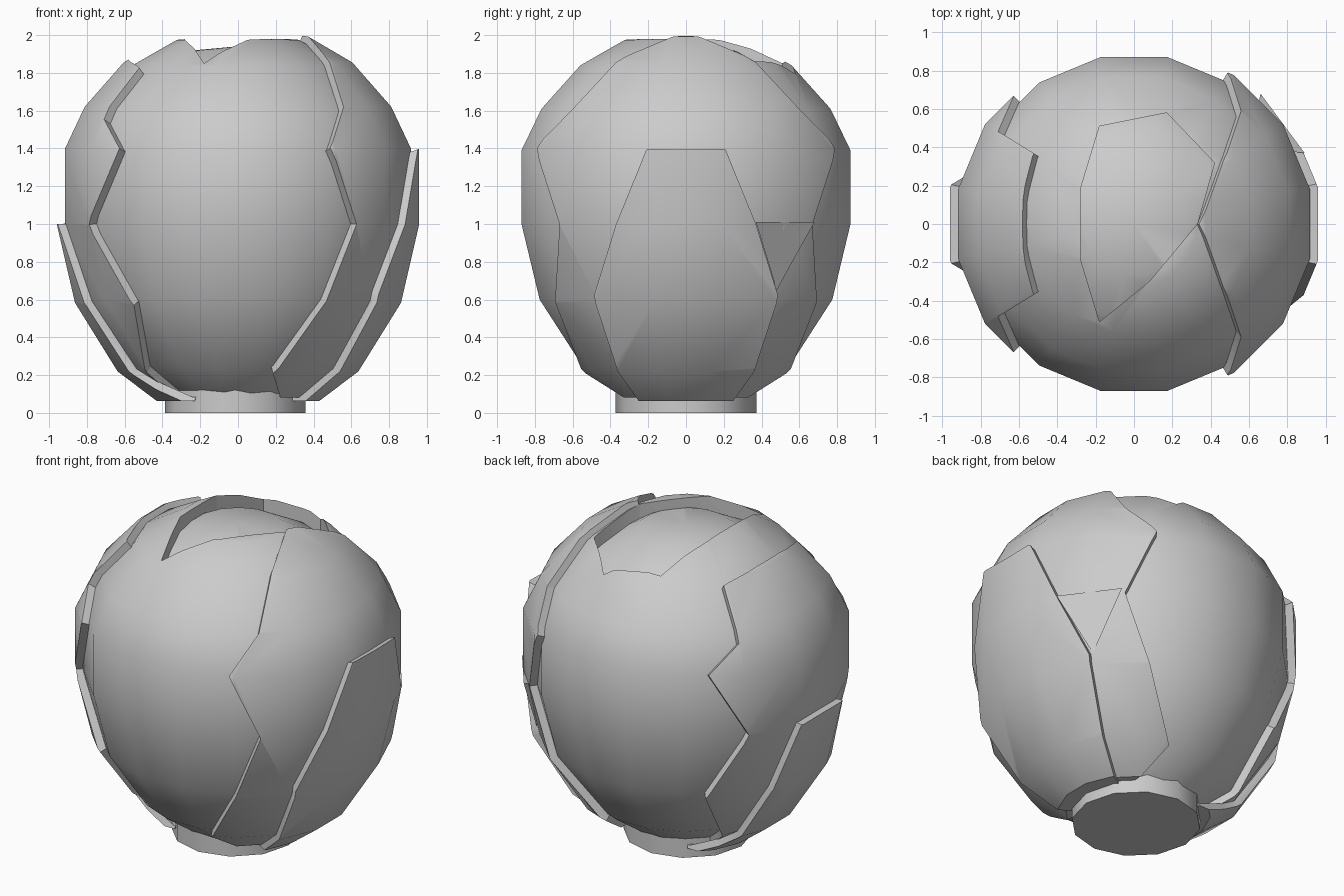
import bpy, bmesh, math
from mathutils import Vector

if "Cube" in bpy.data.objects:
    bpy.data.objects.remove(bpy.data.objects["Cube"])

CENTRE = Vector((0, 0, 1.05))
PROFILE = [(0.35, 0.10), (0.56, 0.25), (0.79, 0.60), (0.888, 1.0), (0.888, 1.39),
           (0.78, 1.61), (0.57, 1.84), (0.33, 1.975)]
TOP = 2.0
SEGS = 16


def make_object(name, bm):
    bmesh.ops.recalc_face_normals(bm, faces=bm.faces[:])
    mesh = bpy.data.meshes.new(name)
    bm.to_mesh(mesh)
    bm.free()
    ob = bpy.data.objects.new(name, mesh)
    bpy.context.collection.objects.link(ob)
    return ob


def lathe(name, d):
    """Egg-shaped ball, grown outward by d."""
    bm = bmesh.new()
    rings = []
    for r, z in PROFILE:
        zz = z + d * 0.4 * (z - CENTRE.z) / 0.95
        rings.append([bm.verts.new(((r + d) * math.cos(2 * math.pi * (i + 0.5) / SEGS),
                                    (r + d) * math.sin(2 * math.pi * (i + 0.5) / SEGS), zz))
                      for i in range(SEGS)])
    for a, b in zip(rings, rings[1:]):
        for i in range(SEGS):
            j = (i + 1) % SEGS
            bm.faces.new((a[i], a[j], b[j], b[i]))
    tip = bm.verts.new((0, 0, TOP + d * 0.4))
    for i in range(SEGS):
        bm.faces.new((rings[-1][i], rings[-1][(i + 1) % SEGS], tip))
    bm.faces.new(rings[0][::-1])
    return make_object(name, bm)


def ray_cutter(name, half, side):
    """Pyramid from the ball centre through an outline mirrored across y."""
    loop = half + [(x, -y, z) for x, y, z in reversed(half) if y > 0]
    bm = bmesh.new()
    apex = bm.verts.new(CENTRE)
    far = bm.verts.new((2.6 * side, 0, 0.9))
    rim = [bm.verts.new(CENTRE + 1.8 * (Vector(p) - CENTRE)) for p in loop]
    for i, v in enumerate(rim):
        w = rim[(i + 1) % len(rim)]
        bm.faces.new((apex, v, w))
        bm.faces.new((far, w, v))
    return make_object(name, bm)


def prism(name, pts, z0, z1):
    bm = bmesh.new()
    face = bm.faces.new([bm.verts.new((x, y, z0)) for x, y in pts])
    ext = bmesh.ops.extrude_face_region(bm, geom=[face])["geom"]
    for v in ext:
        if isinstance(v, bmesh.types.BMVert):
            v.co.z = z1
    return make_object(name, bm)


def boolean(ob, cutter, op):
    cutter.hide_render = True
    mod = ob.modifiers.new("cut", "BOOLEAN")
    mod.object, mod.operation, mod.solver = cutter, op, "EXACT"
    bpy.context.view_layer.objects.active = ob
    bpy.ops.object.modifier_apply(modifier=mod.name)
    bpy.data.objects.remove(cutter)


def smooth(ob):
    bpy.ops.object.select_all(action="DESELECT")
    ob.select_set(True)
    bpy.context.view_layer.objects.active = ob
    bpy.ops.object.shade_smooth_by_angle(angle=math.radians(35))


def plate(name, half, side, d_out, d_in):
    ob = lathe(name, d_out)
    boolean(ob, ray_cutter("outline_cutter", half, side), "INTERSECT")
    boolean(ob, lathe("inner_cutter", d_in), "DIFFERENCE")
    smooth(ob)


# ball with a chipped pit in the top, and the core seen inside it
ball = lathe("ball", 0)
pit = [(-0.18, 0.51), (0.17, 0.58), (0.42, 0.32), (0.33, 0), (0.08, -0.30),
       (-0.18, -0.51), (-0.28, -0.18), (-0.28, 0.18)]
boolean(ball, prism("pit_cutter", pit, 1.6, 2.4), "DIFFERENCE")
smooth(ball)
core = lathe("pit_floor", -0.06)
core.location.z = -0.035
boolean(core, prism("floor_cutter", [(x * 1.03, y * 1.03) for x, y in pit], 1.65, 2.4), "INTERSECT")
smooth(core)

# zigzag side shells
plate("right_shell",
      [(0.33, 0, 1.97), (0.45, 0.32, 1.85), (0.54, 0.57, 1.60), (0.47, 0.76, 1.39),
       (0.61, 0.65, 1.0), (0.43, 0.65, 0.6), (0.18, 0.52, 0.23), (0.22, 0.30, 0.1),
       (0.2, 0, 0.1)], 1, 0.047, -0.004)
plate("left_shell",
      [(-0.56, 0, 1.84), (-0.55, 0.18, 1.83), (-0.51, 0.36, 1.81), (-0.69, 0.47, 1.54),
       (-0.61, 0.65, 1.39), (-0.75, 0.47, 1.0), (-0.54, 0.58, 0.58), (-0.47, 0.31, 0.23),
       (-0.30, 0.2, 0.1), (-0.2, 0, 0.1)], -1, 0.047, -0.004)

# second layer of plates low on the sides
plate("right_plate",
      [(0.92, 0, 1.38), (0.91, 0.2, 1.38), (0.86, 0.36, 1.0), (0.72, 0.47, 0.64),
       (0.54, 0.36, 0.29), (0.28, 0.2, 0.1), (0.25, 0, 0.1)], 1, 0.09, 0.042)
plate("left_plate",
      [(-0.95, 0, 1.0), (-0.93, 0.2, 1.0), (-0.80, 0.29, 0.57), (-0.54, 0.26, 0.21),
       (-0.22, 0.3, 0.1), (-0.2, 0, 0.1)], -1, 0.09, 0.042)

# loose triangular chip at the back right
bm = bmesh.new()
a, b, c, d = [bm.verts.new(p) for p in
              [(0.89, 0.37, 1.01), (0.66, 0.68, 1.01), (0.71, 0.48, 0.65), (0.6, 0.4, 0.93)]]
for f in ((a, b, c), (a, b, d), (b, c, d), (c, a, d)):
    bm.faces.new(f)
make_object("chip", bm)

# round foot
bpy.ops.mesh.primitive_cylinder_add(vertices=12, radius=0.372, depth=0.14, location=(-0.015, 0, 0.07))
foot = bpy.context.object
foot.name = "foot"
smooth(foot)
